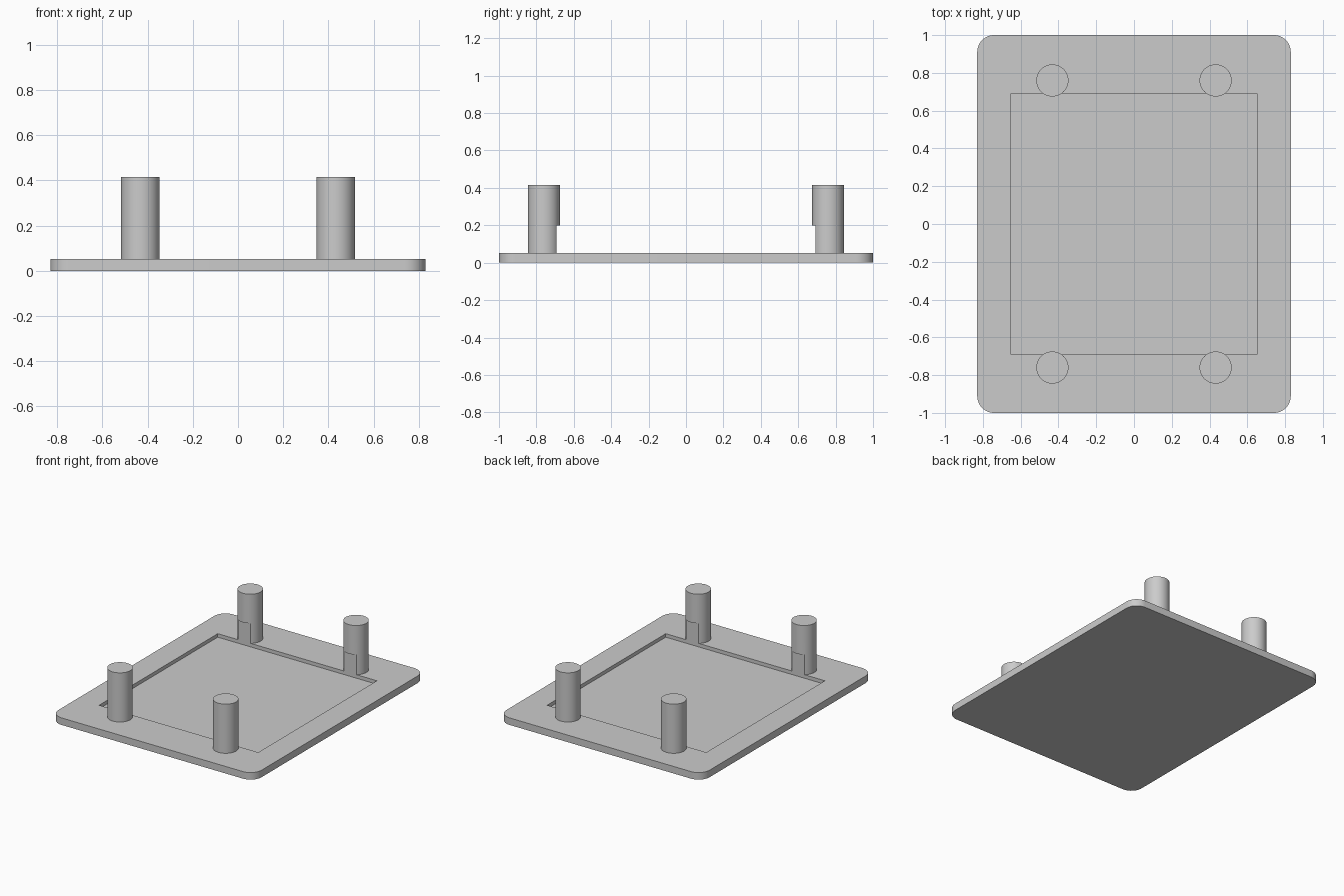
import bpy
import bmesh
from math import radians

if "Cube" in bpy.data.objects:
    bpy.data.objects.remove(bpy.data.objects["Cube"], do_unlink=True)

PLATE_TOP, POCKET_FLOOR, CLEARANCE_TOP, PEG_TOP = 0.052, 0.026, 0.2, 0.415

grey = bpy.data.materials.new("plain grey")
grey.use_nodes = True
grey.diffuse_color = (0.6, 0.6, 0.6, 1)
grey.node_tree.nodes["Principled BSDF"].inputs["Base Color"].default_value = grey.diffuse_color


def add_box(name, size_x, size_y, z0, z1, corner_radius=0):
    """Box between two heights, with optional rounded vertical corners."""
    bm = bmesh.new()
    bmesh.ops.create_cube(bm, size=1)
    for v in bm.verts:
        v.co = (v.co.x * size_x, v.co.y * size_y, z1 if v.co.z > 0 else z0)
    if corner_radius:
        upright = [e for e in bm.edges if abs(e.verts[0].co.z - e.verts[1].co.z) > 0.01]
        bmesh.ops.bevel(bm, geom=upright, offset=corner_radius, segments=12,
                        affect='EDGES', profile=0.5)
    mesh = bpy.data.meshes.new(name)
    bm.to_mesh(mesh)
    bm.free()
    obj = bpy.data.objects.new(name, mesh)
    bpy.context.collection.objects.link(obj)
    mesh.materials.append(grey)
    return obj


def finish(obj, cutter):
    """Cut the pocket volume away and smooth the round sides."""
    mod = obj.modifiers.new("pocket", 'BOOLEAN')
    mod.operation, mod.solver, mod.object = 'DIFFERENCE', 'EXACT', cutter
    bpy.ops.object.select_all(action='DESELECT')
    obj.select_set(True)
    bpy.context.view_layer.objects.active = obj
    bpy.ops.object.modifier_apply(modifier=mod.name)
    bpy.ops.object.shade_smooth_by_angle(angle=radians(30))


# Volume of the tray pocket, which also notches the lower part of the pegs
cutter = add_box("pocket_cutter", 1.3, 1.384, POCKET_FLOOR, CLEARANCE_TOP)
cutter.hide_render = True

# Base plate with rounded corners and shallow pocket
plate = add_box("base_plate", 1.66, 2.0, 0, PLATE_TOP, corner_radius=0.09)
finish(plate, cutter)

# Four corner pegs
peg_bottom = PLATE_TOP - 0.002
for side, x in (("left", 0.432), ("right", -0.432)):
    for end, y in (("front", -0.76), ("back", 0.76)):
        bpy.ops.mesh.primitive_cylinder_add(
            vertices=48, radius=0.085, depth=PEG_TOP - peg_bottom,
            location=(x, y, (PEG_TOP + peg_bottom) / 2))
        peg = bpy.context.object
        peg.name = f"{end}_{side}_peg"
        peg.data.materials.append(grey)
        finish(peg, cutter)

bpy.data.objects.remove(cutter, do_unlink=True)
